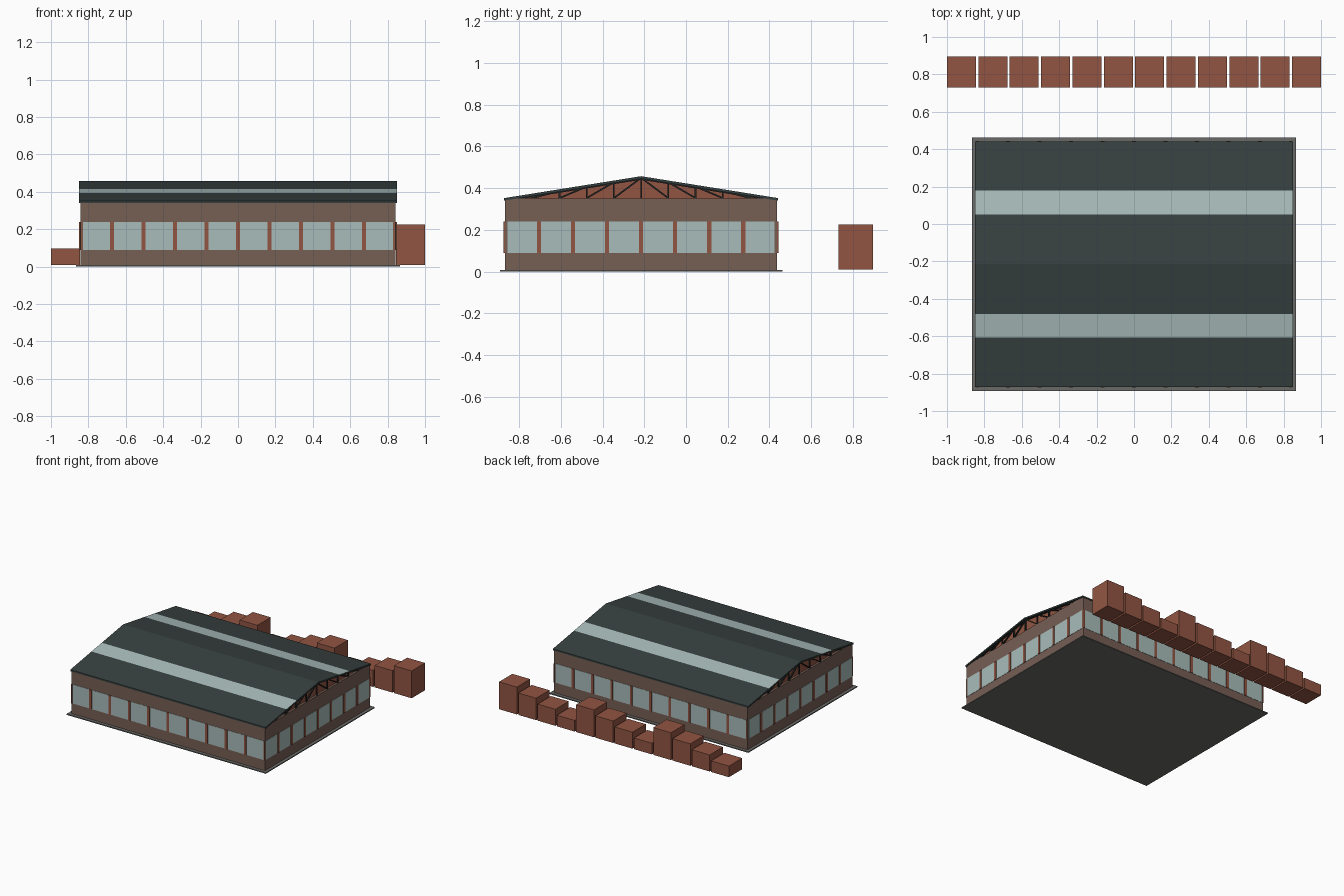
import bpy
import bmesh
from mathutils import Vector

if "Cube" in bpy.data.objects:
    bpy.data.objects.remove(bpy.data.objects["Cube"], do_unlink=True)


def material(name, rgb):
    """Flat material from display colour values (0-255)."""
    lin = [((c / 255 + 0.055) / 1.055) ** 2.4 for c in rgb]
    m = bpy.data.materials.new(name)
    m.use_nodes = True
    m.diffuse_color = (*lin, 1)
    m.node_tree.nodes["Principled BSDF"].inputs["Base Color"].default_value = (*lin, 1)
    return m


RED = material("red brick", (145, 85, 66))
WALL = material("brown wall", (118, 94, 84))
GLASS = material("pale glass", (168, 188, 186))
ROOF = material("dark roof", (55, 65, 64))
STEEL = material("black steel", (34, 36, 36))
SLAB = material("grey concrete", (106, 106, 104))

CY = -0.215              # centre of the hall in y
HX, HY = 0.842, 0.652    # wall half sizes
EAVE, RIDGE = 0.352, 0.457
ROOF_X, ROOF_Y = 0.849, 0.656
THICK = 0.012


def make(name, bm, *mats):
    bmesh.ops.recalc_face_normals(bm, faces=bm.faces[:])
    me = bpy.data.meshes.new(name)
    bm.to_mesh(me)
    bm.free()
    for m in mats:
        me.materials.append(m)
    ob = bpy.data.objects.new(name, me)
    bpy.context.collection.objects.link(ob)
    return ob


def add_box(bm, lo, hi):
    lo, hi = Vector(lo), Vector(hi)
    verts = bmesh.ops.create_cube(bm, size=1)["verts"]
    for v in verts:
        v.co = (lo + hi) / 2 + v.co * (hi - lo)


def box(name, lo, hi, mat):
    bm = bmesh.new()
    add_box(bm, lo, hi)
    return make(name, bm, mat)


def add_prism(bm, profile, x0, x1):
    """Extrude a (y, z) outline along x."""
    a = [bm.verts.new((x0, y, z)) for y, z in profile]
    b = [bm.verts.new((x1, y, z)) for y, z in profile]
    faces = [bm.faces.new(a), bm.faces.new(b)]
    for i in range(len(a)):
        j = (i + 1) % len(a)
        faces.append(bm.faces.new((a[i], a[j], b[j], b[i])))
    return faces


def roof_z(d):
    """Height of the roof top at distance d from the ridge."""
    return RIDGE - (RIDGE - EAVE) * abs(d) / ROOF_Y


# Ground slab and walls
box("ground_slab", (-0.866, CY - 0.677, 0), (0.866, CY + 0.677, 0.008), SLAB)
box("walls", (-HX, CY - HY, 0.008), (HX, CY + HY, 0.35), WALL)

# Window bands and the posts between the panes
Z0, Z1 = 0.09, 0.24
glass, posts = bmesh.new(), bmesh.new()
POST, OUT = 0.01, 0.007
for s in (-1, 1):
    y, x = CY + s * HY, s * HX
    add_box(glass, (-HX + 0.012, y - 0.002, Z0), (HX - 0.012, y + 0.002, Z1))
    add_box(glass, (x - 0.002, CY - HY + 0.012, Z0), (x + 0.002, CY + HY - 0.012, Z1))
    for i in range(11):
        px = max(-HX + POST / 2, min(HX - POST / 2, -HX + i * HX / 5))
        w = POST / 2 if i in (0, 10) else POST
        add_box(posts, (px - w, y - OUT, Z0), (px + w, y + OUT, Z1))
    for i in range(1, 8):
        py = CY - HY + i * HY / 4
        add_box(posts, (x - OUT, py - POST, Z0), (x + OUT, py + POST, Z1))
make("window_glass", glass, GLASS)
make("window_posts", posts, RED)

# Roof slopes with a skylight strip in each
roof = bmesh.new()
cuts = [0, 0.265, 0.393, ROOF_Y]
for s in (-1, 1):
    for k in range(3):
        d0, d1 = cuts[k], cuts[k + 1]
        outline = [(CY + s * d0, roof_z(d0)), (CY + s * d1, roof_z(d1)),
                   (CY + s * d1, roof_z(d1) - THICK), (CY + s * d0, roof_z(d0) - THICK)]
        faces = add_prism(roof, outline, -ROOF_X, ROOF_X)
        if k == 1:
            faces[2].material_index = 1
make("roof", roof, ROOF, GLASS)

# Gable infill and trusses at both ends
gable, truss = bmesh.new(), bmesh.new()
BAY = HY / 5


def add_bar(p, q, x, w=0.004):
    """Straight strut between two (y, z) points."""
    p, q = Vector(p), Vector(q)
    n = (q - p).orthogonal().normalized() * w
    add_prism(truss, [p + n, q + n, q - n, p - n], x - 0.005, x + 0.005)


for e in (-1, 1):
    x = e * 0.835
    tri = [(CY - HY, 0.348), (CY + HY, 0.348), (CY, RIDGE - THICK / 2)]
    add_prism(gable, tri, e * 0.815, e * 0.825)
    for s in (-1, 1):
        for k in range(5):
            top = (CY + s * k * BAY, roof_z(k * BAY) - 0.008)
            if k or s > 0:
                add_bar((top[0], 0.35), top, x)
            if k < 4:
                add_bar((CY + s * (k + 1) * BAY, 0.352), top, x)
        add_bar((CY, RIDGE - THICK), (CY + s * HY, roof_z(HY) - THICK), x, 0.005)
make("gable_infill", gable, RED)
make("gable_trusses", truss, STEEL)

# Row of stepped blocks behind the hall
PITCH = (2 - 0.155) / 11
for i in range(12):
    x1 = 1 - i * PITCH
    top = 0.225 - 0.0425 * (i % 4)
    box(f"block_{i + 1}", (x1 - 0.155, 0.73, 0.01), (x1, 0.895, top), RED)
